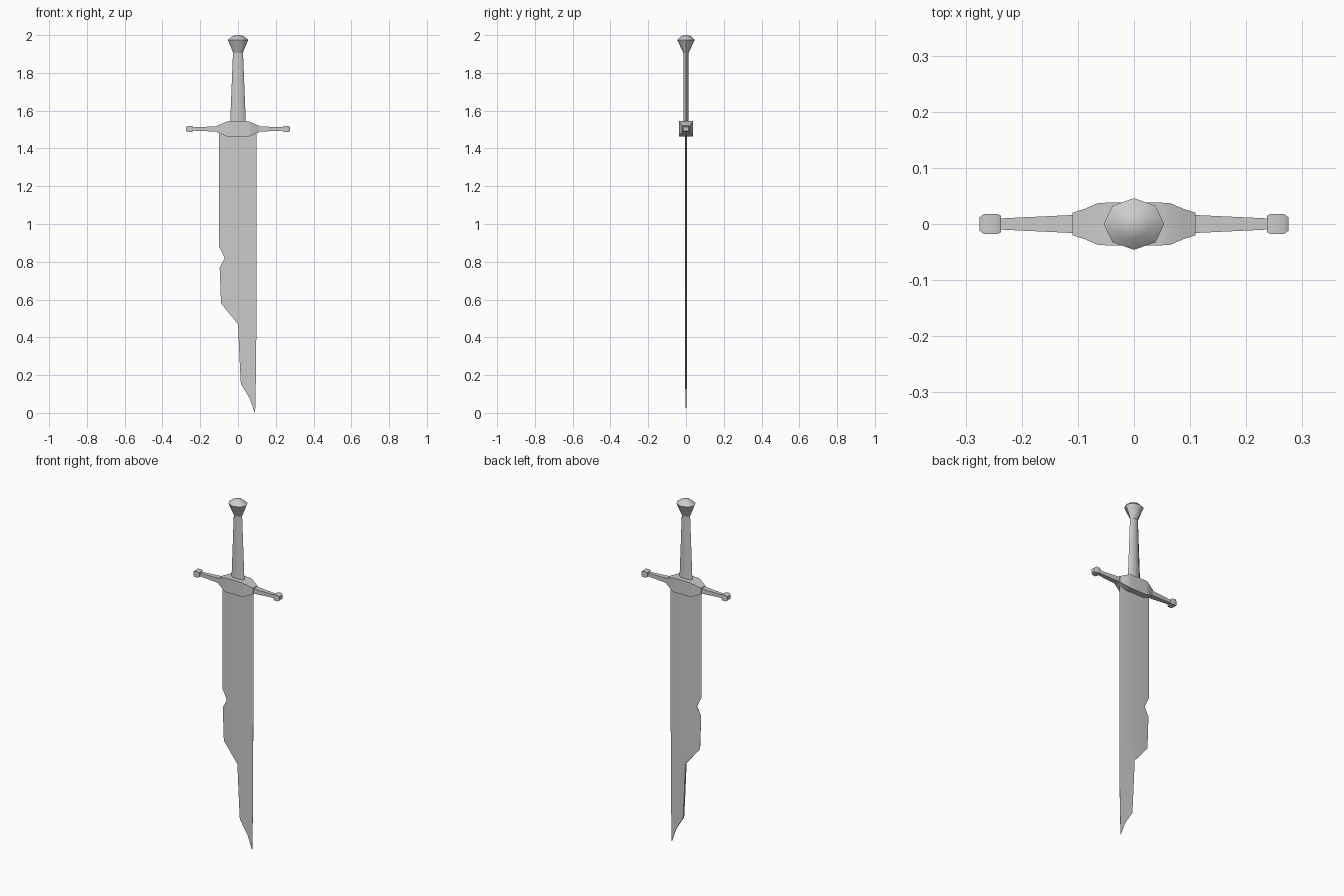
import bpy, bmesh, math

if "Cube" in bpy.data.objects:
    bpy.data.objects.remove(bpy.data.objects["Cube"])


def loft(name, rings, smooth=35):
    """Skin a list of equal-length closed rings and cap both ends."""
    bm = bmesh.new()
    rows = [[bm.verts.new(p) for p in ring] for ring in rings]
    n = len(rows[0])
    for a, b in zip(rows, rows[1:]):
        for i in range(n):
            j = (i + 1) % n
            bm.faces.new((a[i], a[j], b[j], b[i]))
    bm.faces.new(rows[0])
    bm.faces.new(rows[-1])
    bmesh.ops.remove_doubles(bm, verts=bm.verts, dist=1e-5)
    bmesh.ops.recalc_face_normals(bm, faces=bm.faces)
    mesh = bpy.data.meshes.new(name)
    bm.to_mesh(mesh)
    bm.free()
    obj = bpy.data.objects.new(name, mesh)
    bpy.context.collection.objects.link(obj)
    bpy.ops.object.select_all(action='DESELECT')
    bpy.context.view_layer.objects.active = obj
    obj.select_set(True)
    bpy.ops.object.shade_smooth_by_angle(angle=math.radians(smooth))
    return obj


def oval(rx, ry, z, n=8):
    return [(rx * math.cos(math.tau * i / n), ry * math.sin(math.tau * i / n), z)
            for i in range(n)]


# Blade: thin ridged section, broken along its left edge (z, left x, right x)
def blade_ring(z, left, right):
    xs = [left, max(left + (right - left) * 0.05, 0.0), right]
    pts = [(x, 0.0003 + 0.0055 * max(0, 1 - abs(x) / 0.098)) for x in xs]
    return [(x, -t, z) for x, t in pts] + [(x, t, z) for x, t in reversed(pts)]


outline = [(1.48, -0.1, 0.098), (0.88, -0.1, 0.098), (0.82, -0.07, 0.098),
           (0.77, -0.097, 0.098), (0.58, -0.09, 0.097), (0.47, 0.0, 0.097),
           (0.25, 0.01, 0.096), (0.155, 0.015, 0.094), (0.075, 0.063, 0.092),
           (0.0, 0.089, 0.091)]
loft("blade", [blade_ring(*row) for row in outline], 20)


# Crossguard: square section swelling at the centre, knobs at the ends (x, half y, half z)
def guard_ring(x, hy, hz, zc=1.503):
    return [(x, -hy, zc - hz), (x, hy, zc - hz), (x, hy, zc + hz), (x, -hy, zc + hz)]


half = [(0.05, 0.038, 0.041), (0.065, 0.037, 0.037), (0.088, 0.027, 0.027),
        (0.11, 0.02, 0.018), (0.11, 0.016, 0.014), (0.237, 0.01, 0.009),
        (0.237, 0.015, 0.013), (0.244, 0.018, 0.017),
        (0.267, 0.018, 0.017), (0.275, 0.012, 0.011)]
profile = [(-x, y, z) for x, y, z in reversed(half)] + half
loft("crossguard", [guard_ring(*row) for row in profile], 40)

# Grip: flat oval tapering upward
loft("grip", [oval(0.042, 0.013, 1.52), oval(0.026, 0.013, 1.92)], 50)

# Pommel: flared cone with a low dome
loft("pommel", [oval(0.025, 0.014, 1.905), oval(0.054, 0.046, 1.975),
                oval(0.03, 0.026, 1.994), oval(0.01, 0.009, 2.0)], 50)
